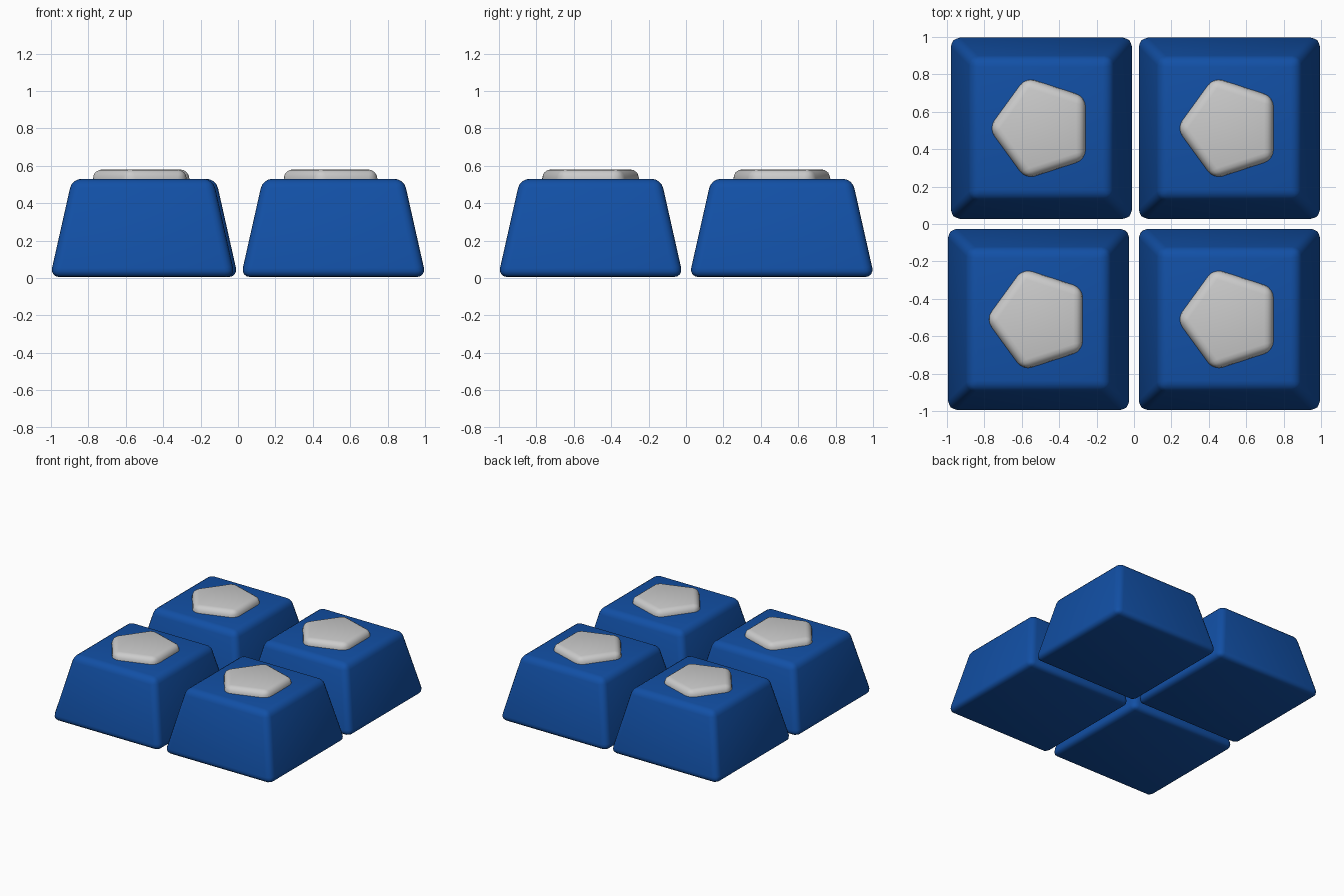
import bpy, bmesh
from math import pi

if "Cube" in bpy.data.objects:
    bpy.data.objects.remove(bpy.data.objects["Cube"])

blue = bpy.data.materials.new("blue_plastic")
blue.diffuse_color = (0.006, 0.08, 0.38, 1)
blue.use_nodes = True
blue.node_tree.nodes["Principled BSDF"].inputs["Base Color"].default_value = blue.diffuse_color


def frustum(name, sides, r_low, r_high, z0, z1, x, y, turn, bevel, segments, mat=None):
    """Tapered prism with every edge rounded by the same amount."""
    bm = bmesh.new()
    bmesh.ops.create_cone(bm, cap_ends=True, segments=sides,
                          radius1=r_low, radius2=r_high, depth=z1 - z0)
    # put the first corner on +x before turning
    first = max((v for v in bm.verts if v.co.z > 0), key=lambda v: v.co.y)
    offset = first.co.to_2d().angle_signed((1, 0)) if first.co.to_2d().length else 0
    mesh = bpy.data.meshes.new(name)
    bm.free()
    bm = bmesh.new()
    from math import cos, sin
    low, high = [], []
    for i in range(sides):
        a = turn + 2 * pi * i / sides
        low.append(bm.verts.new((r_low * cos(a), r_low * sin(a), z0)))
        high.append(bm.verts.new((r_high * cos(a), r_high * sin(a), z1)))
    bm.faces.new(low[::-1])
    bm.faces.new(high)
    for i in range(sides):
        j = (i + 1) % sides
        bm.faces.new((low[i], low[j], high[j], high[i]))
    bmesh.ops.bevel(bm, geom=bm.edges[:], offset=bevel, segments=segments,
                    profile=0.5, affect='EDGES', clamp_overlap=True)
    for f in bm.faces:
        f.smooth = True
    bm.to_mesh(mesh)
    bm.free()
    if mat:
        mesh.materials.append(mat)
    ob = bpy.data.objects.new(name, mesh)
    ob.location = (x, y, 0)
    bpy.context.collection.objects.link(ob)
    return ob


# four key caps, each with a raised pentagon button
spots = {"front_left": (-0.51, -0.51), "front_right": (0.51, -0.51),
         "back_left": (-0.495, 0.512), "back_right": (0.51, 0.512)}
for label, (x, y) in spots.items():
    frustum("keycap_" + label, 4, 0.495 * 2 ** 0.5, 0.377 * 2 ** 0.5,
            0.005, 0.53, x, y, pi / 4, 0.05, 4, blue)
    frustum("button_" + label, 5, 0.286, 0.286,
            0.44, 0.58, x + 0.004, y, pi, 0.05, 4)
